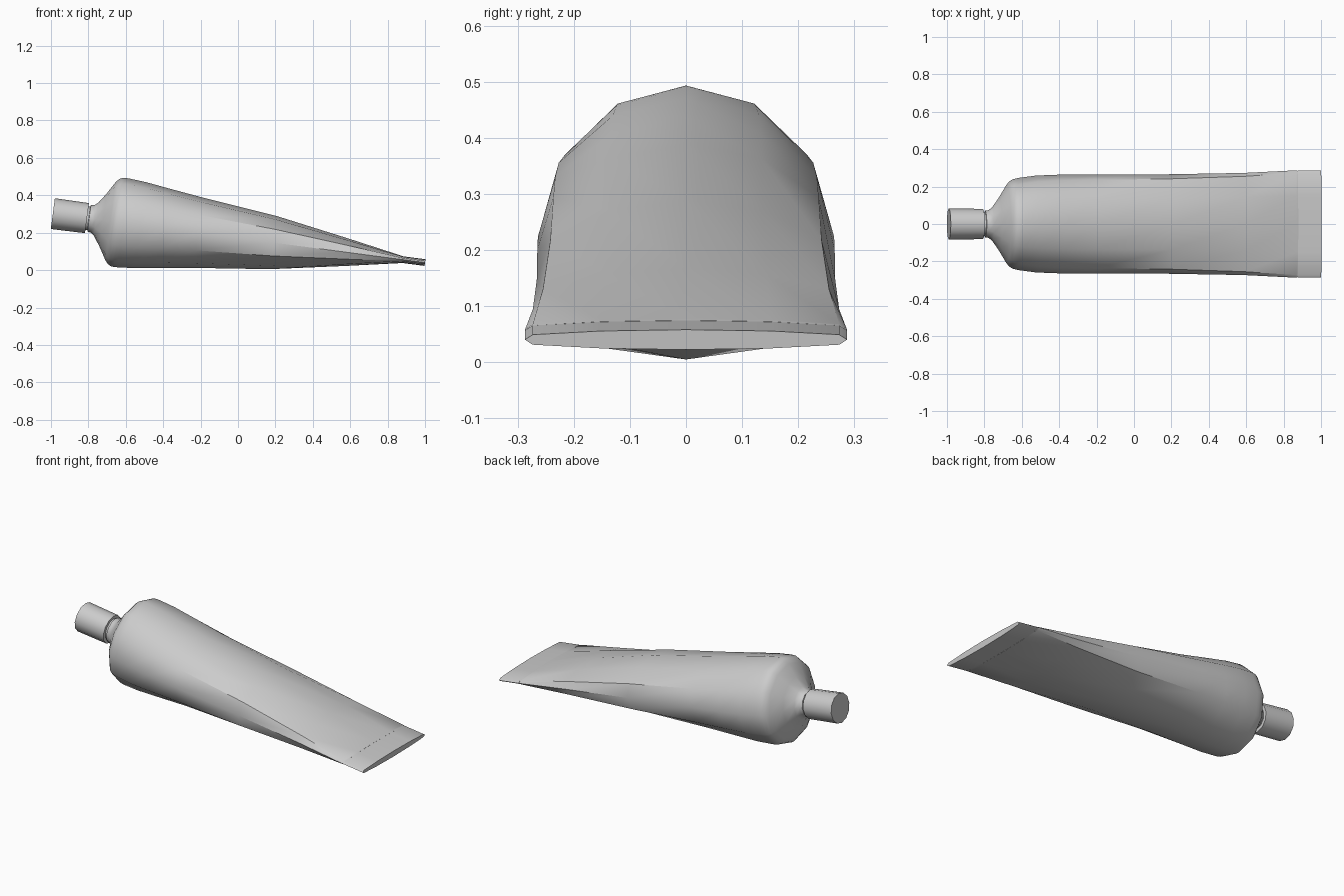
import bpy, bmesh, math

if "Cube" in bpy.data.objects:
    bpy.data.objects.remove(bpy.data.objects["Cube"])

SIDES = 12
TILT = math.atan(0.1315)


def ring_points(s, w, h):
    """12-sided section at distance s; squarer sides as it flattens."""
    flat = max(0.0, 1 - h / w)
    pts = []
    for i in range(SIDES):
        a = 2 * math.pi * i / SIDES
        y = math.sin(a)
        if abs(y) < 0.6:
            y *= 1 + 0.06 * flat
        elif abs(y) < 0.95:
            y *= 1 + 0.106 * flat
        pts.append((s, w * y, h * math.cos(a)))
    return pts


def loft(name, rings):
    """Skin (s, half width, half height) rings along the tilted axis."""
    bm = bmesh.new()
    loops = [[bm.verts.new(p) for p in ring_points(*r)] for r in rings]
    for a, b in zip(loops, loops[1:]):
        for i in range(SIDES):
            j = (i + 1) % SIDES
            bm.faces.new((a[i], a[j], b[j], b[i]))
    bm.faces.new(loops[0])
    bm.faces.new(loops[-1])
    bmesh.ops.recalc_face_normals(bm, faces=bm.faces)
    me = bpy.data.meshes.new(name)
    bm.to_mesh(me)
    bm.free()
    ob = bpy.data.objects.new(name, me)
    bpy.context.collection.objects.link(ob)
    ob.location = (-0.99, 0, 0.302)
    ob.rotation_euler = (0, TILT, 0)
    bpy.ops.object.select_all(action='DESELECT')
    ob.select_set(True)
    bpy.context.view_layer.objects.active = ob
    bpy.ops.object.shade_smooth_by_angle(angle=math.radians(40))
    return ob


# Screw cap
loft("cap", [(0, 0.083, 0.083), (0.184, 0.081, 0.081)])

# Neck, shoulder and squeezable body down to the flattened end
loft("tube_body", [
    (0.180, 0.062, 0.062), (0.194, 0.064, 0.064),
    (0.196, 0.071, 0.071), (0.214, 0.074, 0.074),
    (0.234, 0.090, 0.090), (0.270, 0.142, 0.142),
    (0.310, 0.209, 0.209), (0.326, 0.228, 0.228),
    (0.343, 0.238, 0.238), (0.360, 0.243, 0.240),
    (0.380, 0.247, 0.2395), (0.470, 0.259, 0.232),
    (0.600, 0.264, 0.214), (0.780, 0.265, 0.190),
    (1.190, 0.266, 0.143), (1.590, 0.273, 0.073),
    (1.872, 0.287, 0.021), (1.882, 0.283, 0.0185),
])

# Crimped seal
loft("crimped_seal", [(1.880, 0.287, 0.018), (2.007, 0.287, 0.018)])
